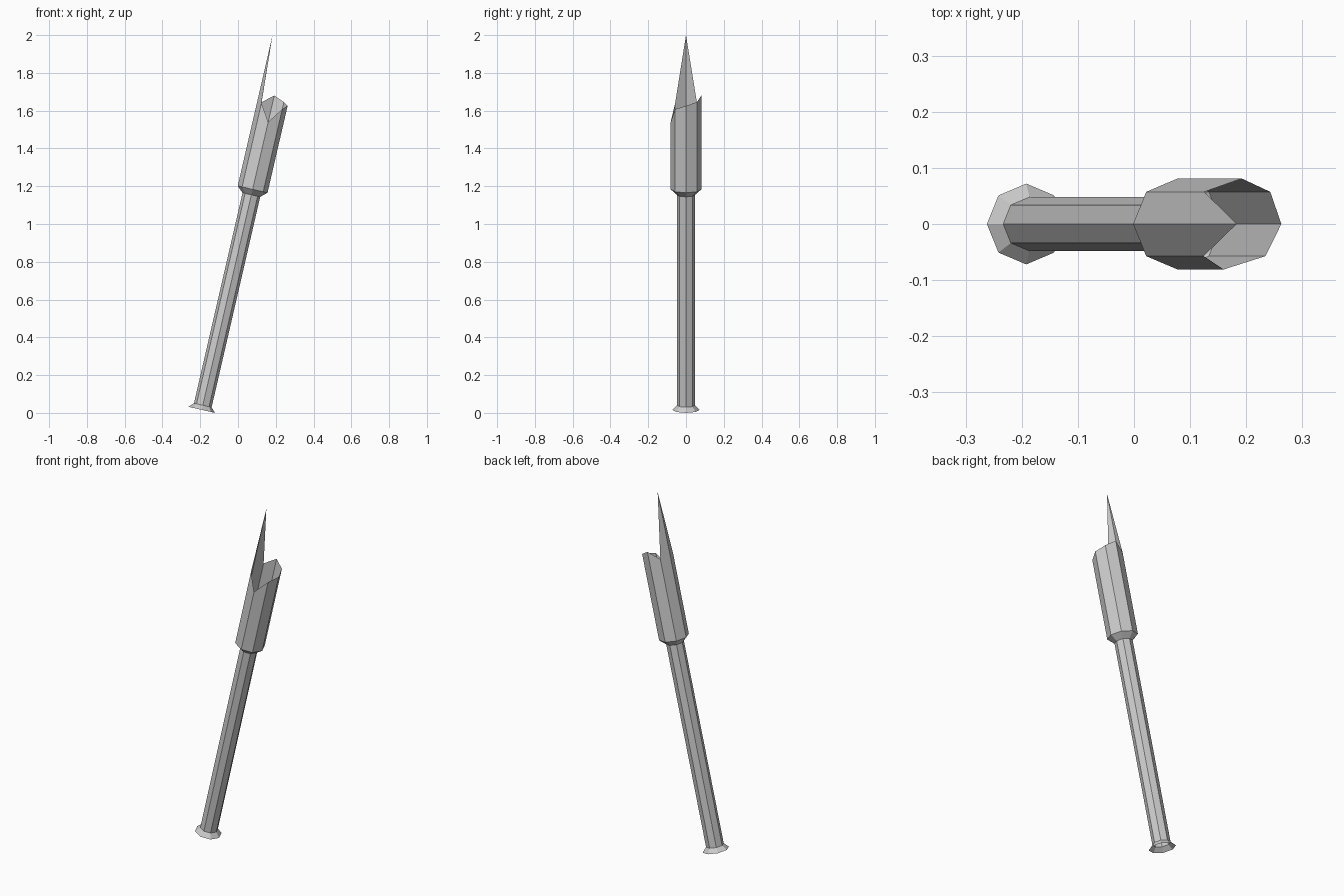
import bpy
from math import sin, cos, radians
from mathutils import Matrix

if "Cube" in bpy.data.objects:
    bpy.data.objects.remove(bpy.data.objects["Cube"])

SIDES = 8
TILT = Matrix.Translation((-0.192, 0, 0.0162)) @ Matrix.Rotation(radians(13), 4, 'Y')


def open_tube(name, rings):
    """Loft open octagonal rings: (radius, height or list of heights per corner)."""
    verts, faces = [], []
    for radius, height in rings:
        for i in range(SIDES):
            a = radians(45 * i)
            h = height[i] if isinstance(height, list) else height
            verts.append(TILT @ Matrix.Translation((radius * cos(a), radius * sin(a), h)).to_translation())
    for k in range(len(rings) - 1):
        lo, hi = k * SIDES, (k + 1) * SIDES
        for i in range(SIDES):
            j = (i + 1) % SIDES
            faces.append((lo + i, lo + j, hi + j, hi + i))
    mesh = bpy.data.meshes.new(name)
    mesh.from_pydata(verts, [], faces)
    mesh.update()
    obj = bpy.data.objects.new(name, mesh)
    bpy.context.collection.objects.link(obj)
    return obj


# Flared foot at the lower end
open_tube("foot_flange", [(0.072, 0.0), (0.048, 0.025)])

# Long hollow shaft
open_tube("shaft", [(0.048, 0.025), (0.048, 1.168)])

# Collar widening to the head
open_tube("collar", [(0.048, 1.168), (0.081, 1.198)])

# Broken head: jagged rim with one long splinter
jagged_rim = [1.670, 1.685, 1.7075, 1.6585, 2.0175, 1.6535, 1.564, 1.647]
open_tube("broken_head", [(0.081, 1.198), (0.081, jagged_rim)])
